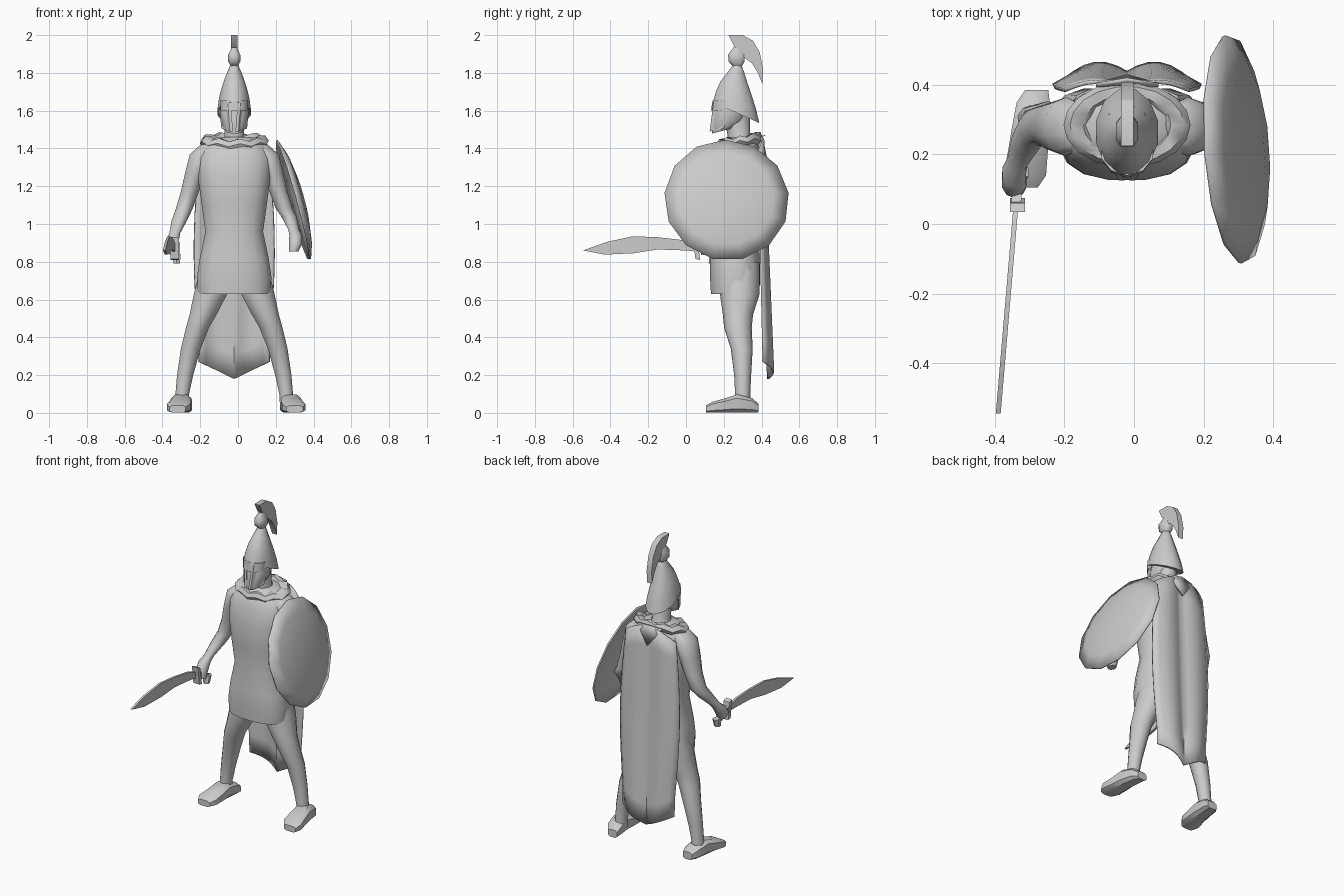
import bpy, bmesh, math
from mathutils import Vector

if bpy.data.objects.get("Cube"):
    bpy.data.objects.remove(bpy.data.objects["Cube"])

grey = bpy.data.materials.new("plain grey")
grey.use_nodes = True
tone = (0.6, 0.6, 0.6, 1)
grey.diffuse_color = tone
grey.node_tree.nodes["Principled BSDF"].inputs["Base Color"].default_value = tone
MID = -0.02  # body centre line


def finish(name, bm, angle=50, thickness=0):
    bmesh.ops.recalc_face_normals(bm, faces=bm.faces)
    mesh = bpy.data.meshes.new(name)
    bm.to_mesh(mesh)
    bm.free()
    mesh.materials.append(grey)
    obj = bpy.data.objects.new(name, mesh)
    bpy.context.collection.objects.link(obj)
    bpy.ops.object.select_all(action="DESELECT")
    obj.select_set(True)
    bpy.context.view_layer.objects.active = obj
    if thickness:
        shell = obj.modifiers.new("shell", "SOLIDIFY")
        shell.thickness = thickness
        shell.offset = 0
    bpy.ops.object.shade_smooth_by_angle(angle=math.radians(angle))
    return obj


def loft(name, rings, sides=12, along="z", power=1.0, tilt=0.0, angle=50):
    """Rings are (x, y, z, half width, half depth); tilt raises z with y."""
    bm = bmesh.new()
    loops = []
    for x, y, z, a, b in rings:
        loop = []
        for i in range(sides):
            t = math.tau * (i + 0.5) / sides
            u = math.copysign(abs(math.cos(t)) ** power, math.cos(t)) * a
            v = math.copysign(abs(math.sin(t)) ** power, math.sin(t)) * b
            place = (x + u, y + v, z + tilt * v) if along == "z" else (x + u, y, z + v)
            loop.append(bm.verts.new(place))
        loops.append(loop)
    for low, high in zip(loops, loops[1:]):
        for i in range(sides):
            j = (i + 1) % sides
            bm.faces.new((low[i], low[j], high[j], high[i]))
    bm.faces.new(loops[0])
    bm.faces.new(loops[-1])
    return finish(name, bm, angle)


def plate(name, outline, place, offset):
    """Extrude a flat (y, z) outline sideways; place gives the x for each y."""
    bm = bmesh.new()
    near, far = [[bm.verts.new((place(y) + s * offset, y, z)) for y, z in outline] for s in (-1, 1)]
    bm.faces.new(near)
    bm.faces.new(far)
    for i in range(len(outline)):
        j = (i + 1) % len(outline)
        bm.faces.new((near[i], near[j], far[j], far[i]))
    return finish(name, bm, 30)


# Tunic: hem, hips, waist, chest, shoulders
tunic = [(0.63, 0.26, 0.195, 0.13), (0.72, 0.26, 0.20, 0.135), (0.82, 0.26, 0.185, 0.135),
         (0.96, 0.26, 0.155, 0.12), (1.1, 0.26, 0.175, 0.13), (1.25, 0.26, 0.195, 0.135),
         (1.35, 0.27, 0.20, 0.12), (1.42, 0.28, 0.17, 0.105), (1.46, 0.29, 0.09, 0.075)]
loft("tunic", [(MID, y, z, a, b) for z, y, a, b in tunic], sides=16, power=0.8)

# Legs and feet
leg = [(0.10, 0.29, 0.80, 0.075, 0.10), (0.125, 0.285, 0.63, 0.093, 0.105), (0.165, 0.275, 0.52, 0.075, 0.08),
       (0.195, 0.275, 0.45, 0.064, 0.073), (0.23, 0.295, 0.34, 0.055, 0.058), (0.26, 0.30, 0.2, 0.045, 0.045),
       (0.275, 0.30, 0.1, 0.038, 0.04), (0.28, 0.30, 0.04, 0.04, 0.045)]
foot = [(-0.02, 0.385, 0.025, 0.035, 0.025), (-0.01, 0.35, 0.04, 0.05, 0.04), (0.0, 0.27, 0.05, 0.055, 0.05),
        (0.005, 0.21, 0.04, 0.06, 0.04), (0.015, 0.14, 0.03, 0.065, 0.03), (0.02, 0.105, 0.02, 0.045, 0.02)]
for side, label in ((1, "left"), (-1, "right")):
    loft(label + "_leg", [(MID + side * x, y, z, a, b) for x, y, z, a, b in leg], sides=10)
    ankle = 0.28 if side > 0 else -0.3
    loft(label + "_foot", [(ankle + side * x, y, z, a, b) for x, y, z, a, b in foot],
         sides=8, along="y", power=0.6, angle=35)

# Arms with fists; the right one reaches forward to the sword
upper = [(0.13, 0.28, 1.42, 0.05, 0.06), (0.175, 0.28, 1.37, 0.063, 0.085), (0.205, 0.28, 1.27, 0.058, 0.075),
         (0.235, 0.285, 1.17, 0.05, 0.06), (0.265, 0.28, 1.08, 0.047, 0.055)]
fore = [(0.29, 0.24, 1.02, 0.043, 0.05), (0.315, 0.18, 0.95, 0.03, 0.034), (0.325, 0.15, 0.92, 0.035, 0.045),
        (0.325, 0.12, 0.875, 0.037, 0.045), (0.315, 0.11, 0.835, 0.025, 0.03)]
for side, label in ((1, "left"), (-1, "right")):
    lift = 0.02 if side > 0 else 0
    rings = [(MID + side * x, y, z, a, b) for x, y, z, a, b in upper]
    rings += [(MID + side * x, y + 2 * lift, z + lift, a, b) for x, y, z, a, b in fore]
    loft(label + "_arm", rings, sides=10)

# Neck, face and helmet
loft("neck", [(MID, 0.30, 1.40, 0.08, 0.08), (MID, 0.28, 1.47, 0.055, 0.06), (MID, 0.27, 1.58, 0.055, 0.07)], sides=10)
loft("face", [(MID, 0.20, 1.495, 0.045, 0.065), (MID, 0.225, 1.53, 0.066, 0.092),
              (MID, 0.24, 1.60, 0.078, 0.097), (MID, 0.25, 1.68, 0.07, 0.09)], tilt=0.25, power=0.85)
cap = [(0.265, 1.59, 0.092, 0.127), (0.265, 1.655, 0.083, 0.11), (0.265, 1.715, 0.068, 0.087),
       (0.27, 1.77, 0.05, 0.058), (0.275, 1.82, 0.03, 0.033), (0.275, 1.85, 0.018, 0.02)]
loft("helmet", [(MID, y, z, a, b) for y, z, a, b in cap], tilt=-0.45)
for side, label in ((1, "left"), (-1, "right")):
    plate(label + "_cheek_guard", [(0.145, 1.64), (0.125, 1.49), (0.2, 1.505), (0.215, 1.57), (0.25, 1.62)],
          lambda y: MID + side * (0.015 + 0.55 * (y - 0.125)) if y < 0.2 else MID + side * (0.06 + 0.4 * (y - 0.2)), 0.008)
loft("brow_guard", [(MID, 0.205, 1.60, 0.075, 0.072), (MID, 0.21, 1.655, 0.078, 0.07)], sides=10)

# Crest knob and curved plume
loft("crest_knob", [(MID, 0.272, 1.835, 0.02, 0.025), (MID, 0.268, 1.86, 0.034, 0.045),
                    (MID, 0.265, 1.895, 0.034, 0.045), (MID, 0.275, 1.935, 0.014, 0.025)], sides=8, power=0.7)
plate("plume", [(0.225, 2.0), (0.30, 2.0), (0.355, 1.97), (0.39, 1.91), (0.408, 1.82), (0.405, 1.74),
                (0.38, 1.80), (0.35, 1.85), (0.31, 1.88), (0.285, 1.92), (0.255, 1.94)], lambda y: MID, 0.018)

# Collar: a folded ring of cloth around the neck
bm = bmesh.new()
around, rim = 18, 6
loops = []
for i in range(around):
    t = math.tau * i / around
    fold = 0.008 * math.cos(9 * t)
    loop = []
    for k in range(rim):
        p = math.tau * k / rim
        r = 1 + 0.26 * math.cos(p)
        loop.append(bm.verts.new((MID + 0.145 * r * math.cos(t), 0.285 + 0.098 * r * math.sin(t),
                                  1.435 + 0.018 * math.sin(t) + fold + 0.03 * math.sin(p))))
    loops.append(loop)
for i in range(around):
    one, two = loops[i], loops[(i + 1) % around]
    for k in range(rim):
        n = (k + 1) % rim
        bm.faces.new((one[k], one[n], two[n], two[k]))
finish("collar", bm)

# Cape: hanging sheet with two folds and a pointed hem
bm = bmesh.new()
cols, rows = 12, 10
sheet = []
for r in range(rows + 1):
    f = r / rows
    line = []
    for c in range(cols + 1):
        u = 2 * c / cols - 1
        width = 0.18 + 0.03 * math.sin(math.pi * min(1, f * 1.1)) + 0.005 * f
        top = 1.46 - 0.07 * u * u
        hem = 0.18 + 0.09 * abs(u)
        fold = 0.04 * math.sin(math.pi * abs(u)) * (0.6 + 0.2 * f)
        y = 0.385 + 0.05 * f + fold - 0.025 * u * u * f
        line.append(bm.verts.new((MID + width * u, y, top + (hem - top) * f)))
    sheet.append(line)
for one, two in zip(sheet, sheet[1:]):
    for c in range(cols):
        bm.faces.new((one[c], one[c + 1], two[c + 1], two[c]))
finish("cape", bm, thickness=0.012)

# Hood flap at the nape
bm = bmesh.new()
flap = [bm.verts.new(p) for p in ((MID - 0.09, 0.40, 1.46), (MID, 0.415, 1.47), (MID + 0.09, 0.40, 1.46), (MID, 0.425, 1.34))]
bm.faces.new(flap)
finish("hood_flap", bm, thickness=0.012)

# Round shield: shallow dome leaning in at the top
bm = bmesh.new()
out = Vector((1, 0.07, 0.274)).normalized()
across = Vector((-0.07, 1, 0)).normalized()
up = out.cross(across)
hub = Vector((0.292, 0.215, 1.125))
loops = []
for reach, bulge in ((0.33, 0), (0.25, 0.028), (0.13, 0.046)):
    loop = []
    for i in range(13):
        t = math.tau * i / 13 + math.pi / 2
        loop.append(bm.verts.new(hub + out * bulge + (across * math.cos(t) + up * math.sin(t)) * reach))
    loops.append(loop)
tip = bm.verts.new(hub + out * 0.052)
for i in range(13):
    j = (i + 1) % 13
    for one, two in zip(loops, loops[1:]):
        bm.faces.new((one[i], one[j], two[j], two[i]))
    bm.faces.new((loops[-1][i], loops[-1][j], tip))
finish("shield", bm, thickness=0.01)

# Sword: leaf blade, guard, grip and pommel
def lean(y):
    return -0.34 + 0.085 * (y - 0.05)


plate("sword_blade", [(0.04, 0.895), (-0.02, 0.915), (-0.15, 0.93), (-0.28, 0.935), (-0.42, 0.905), (-0.545, 0.86),
                      (-0.43, 0.838), (-0.28, 0.845), (-0.15, 0.865), (0.0, 0.86), (0.04, 0.855)], lean, 0.007)
plate("sword_grip", [(0.05, 0.90), (0.05, 0.865), (0.15, 0.81), (0.165, 0.84)], lean, 0.014)
plate("sword_guard", [(0.035, 0.93), (0.06, 0.92), (0.075, 0.81), (0.05, 0.815)], lambda y: -0.335, 0.022)
loft("sword_pommel", [(-0.325, 0.14, 0.79, 0.02, 0.02), (-0.325, 0.15, 0.84, 0.025, 0.025)], sides=6)
